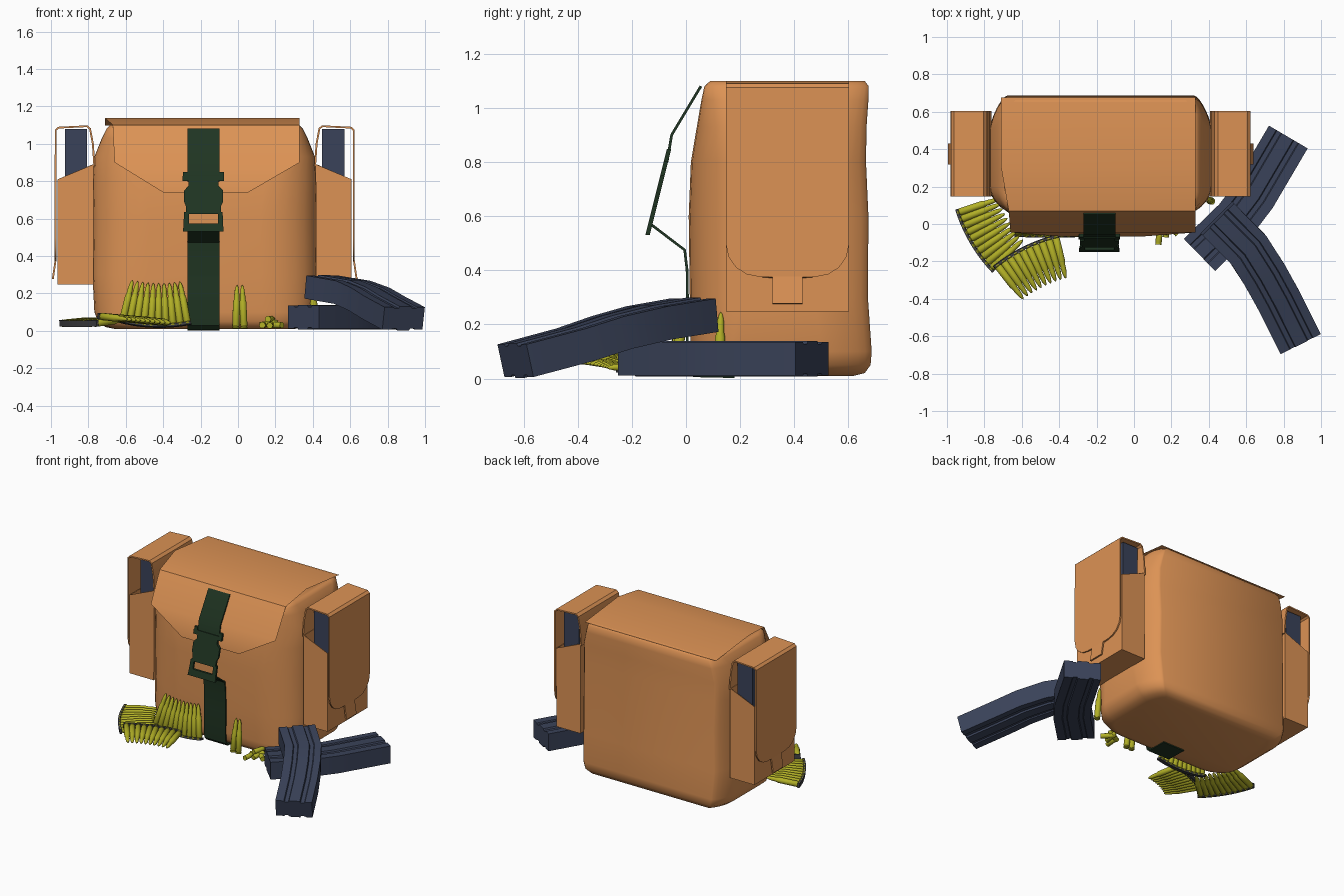
import bpy, bmesh, math
from mathutils import Vector as V

if "Cube" in bpy.data.objects:
    bpy.data.objects.remove(bpy.data.objects["Cube"])

CX = -0.178  # symmetry plane of the bag


def material(name, r, g, b):
    m = bpy.data.materials.new(name)
    m.diffuse_color = (r, g, b, 1)
    m.use_nodes = True
    m.node_tree.nodes["Principled BSDF"].inputs["Base Color"].default_value = m.diffuse_color
    return m


CANVAS = material("canvas", 0.72, 0.29, 0.09)
WEB = material("webbing", 0.014, 0.035, 0.016)
STEEL = material("blue_steel", 0.042, 0.055, 0.1)
BRASS = material("brass", 0.45, 0.44, 0.02)
DARK = material("dark_metal", 0.05, 0.05, 0.055)


def mesh(name, verts, faces, mat, angle=35, thick=0):
    me = bpy.data.meshes.new(name)
    me.from_pydata([tuple(v) for v in verts], [], faces)
    bm = bmesh.new()
    bm.from_mesh(me)
    bmesh.ops.recalc_face_normals(bm, faces=bm.faces)
    bm.to_mesh(me)
    bm.free()
    ob = bpy.data.objects.new(name, me)
    bpy.context.collection.objects.link(ob)
    me.materials.append(mat)
    bpy.ops.object.select_all(action='DESELECT')
    ob.select_set(True)
    bpy.context.view_layer.objects.active = ob
    if thick:
        s = ob.modifiers.new("thickness", 'SOLIDIFY')
        s.thickness, s.offset = thick, 0
        bpy.ops.object.modifier_apply(modifier=s.name)
    bpy.ops.object.shade_smooth_by_angle(angle=math.radians(angle))
    return ob


def loft_faces(rings, n, start=0):
    f = [(start + i * n + j, start + i * n + (j + 1) % n, start + (i + 1) * n + (j + 1) % n, start + (i + 1) * n + j)
         for i in range(rings - 1) for j in range(n)]
    return f + [tuple(start + j for j in range(n))[::-1], tuple(start + (rings - 1) * n + j for j in range(n))]


def sheet(name, rows, mat, thick, angle=35):
    """Cloth strip from pairs of edge points."""
    return mesh(name, [p for r in rows for p in r],
                [(2 * i, 2 * i + 1, 2 * i + 3, 2 * i + 2) for i in range(len(rows) - 1)], mat, angle, thick)


def sweep(name, pts, section, up, mat):
    verts = []
    for i, p in enumerate(pts):
        t = (pts[min(i + 1, len(pts) - 1)] - pts[max(i - 1, 0)]).normalized()
        side = t.cross(up).normalized()
        u = side.cross(t)
        verts += [p + side * a + u * b for a, b in section]
    return mesh(name, verts, loft_faces(len(pts), len(section)), mat, 20)


# main bag: stacked sections (z, half width, y front, y back, front corner width, back corner width, corner depth)
rings = [(.010, .48, .08, .62, .16, .06, .12), (.02, .53, .045, .66, .20, .07, .14), (.05, .57, .025, .682, .24, .08, .16),
         (.10, .59, .018, .686, .28, .09, .18), (.30, .60, .014, .672, .30, .09, .20), (.60, .597, .010, .674, .30, .09, .21),
         (.80, .60, .018, .665, .28, .09, .20), (.93, .59, .04, .667, .20, .08, .17), (1.03, .55, .057, .674, .10, .06, .14),
         (1.08, .525, .068, .675, .06, .05, .10), (1.10, .505, .09, .66, .05, .05, .09)]
K = 8
verts = []
for z, h, y0, y1, rf, rb, ry in rings:
    for q in range(4):
        rx, cy, e = (rb, y1 - ry, 1.35) if q < 2 else (rf, y0 + ry, 1.0)
        cx = (1 if q in (0, 3) else -1) * (h - rx)
        for k in range(K):
            a = math.pi / 2 * (q + k / (K - 1))
            c, s = math.cos(a), math.sin(a)
            verts.append((CX + cx + rx * math.copysign(abs(c) ** e, c), cy + ry * math.copysign(abs(s) ** e, s), z))
mesh("bag_body", verts, loft_faces(len(rings), 4 * K), CANVAS, 50)

# main flap folded over the top and hanging clear of the front
flap = [(.675, 1.098, -.71, .33), (.30, 1.138, -.71, .33), (.07, 1.10, -.67, .33), (-.045, .90, -.66, .33),
        (-.066, .74, -.40, .055)]
sheet("bag_flap", [((a, y, z), (b, y, z)) for y, z, a, b in flap], CANVAS, 0)

# front strap, upper and lower lengths
for nm, prof in (("upper_strap", [(.055, 1.08), (-.053, .90), (-.07, .80)]),
                 ("lower_strap", [(-.13, .57), (-.005, .475), (.004, .40), (.006, .25), (.004, .10),
                                  (.010, .03), (.03, .010), (.18, .007)])):
    sheet(nm, [((-.27, y, z), (-.10, y, z)) for y, z in prof], WEB, .01)

# side-release buckle, plates lying on a sloped plane
plates = [[(-.298, .80), (-.075, .80), (-.075, .828), (-.298, .828)],
          [(-.295, .828), (-.27, .828), (-.27, .848), (-.295, .848)],
          [(-.10, .828), (-.075, .828), (-.075, .848), (-.10, .848)],
          [(-.265, .80), (-.265, .775), (-.288, .75), (-.288, .69), (-.278, .665), (-.278, .625), (-.092, .625),
           (-.092, .665), (-.08, .69), (-.08, .75), (-.105, .775), (-.105, .80)],
          [(-.288, .635), (-.262, .635), (-.262, .56), (-.292, .56)],
          [(-.108, .635), (-.082, .635), (-.08, .56), (-.108, .56)],
          [(-.295, .53), (-.077, .53), (-.08, .575), (-.29, .575)]]
verts, faces = [], []
for pl in plates:
    faces += loft_faces(2, len(pl), len(verts))
    for d in (-.008, .008):
        verts += [(x, -.062 - .25 * (.85 - z) + d, z) for x, z in pl]
mesh("strap_buckle", verts, faces, WEB)

# magazine cross-section: raised ribs on both broad faces
half = [(-.12, .062), (-.075, .062), (-.07, .055), (-.045, .055), (-.04, .066), (.03, .066), (.035, .055),
        (.06, .055), (.065, .062), (.12, .062)]
SECTION = half + [(a, -b) for a, b in half[::-1]]
UP = V((0, 0, 1))
sweep("lower_magazine", [V((x, y, .073)) for x, y in ((.35, -.165), (.545, .025), (.64, .15), (.825, .465))],
      SECTION, UP, STEEL)
sweep("upper_magazine", [V(p) for p in ((.445, .03, .234), (.61, -.135, .206), (.70, -.275, .170), (.775, -.41, .125),
                                        (.885, -.63, .066))], SECTION, UP, STEEL)

# side pockets with stored magazines and closing flaps
FLAP = [(.412, .88, .228), (.42, 1.0, .228), (.435, 1.08, .228), (.45, 1.094, .228), (.605, 1.086, .228),
        (.619, 1.073, .228), (.619, .75, .228), (.619, .50, .228), (.619, .45, .218), (.619, .41, .19),
        (.619, .385, .15), (.619, .375, .10), (.62, .374, .056), (.634, .277, .056)]
for side, s in (("right", 1), ("left", -1)):
    def P(x, y, z):
        return V((CX + s * (x - CX), y, z))
    pouch = [P(x, y, z) for y in (.15, .60) for x, z in ((.418, .25), (.606, .25), (.606, .81), (.418, .89))]
    mesh(side + "_pocket", pouch, [(0, 1, 2, 3), (4, 7, 6, 5), (0, 4, 5, 1), (1, 5, 6, 2), (0, 3, 7, 4)],
         CANVAS, thick=.006)
    sheet(side + "_pocket_flap", [(P(x, .375 - h, z), P(x, .375 + h, z)) for x, z, h in FLAP], CANVAS, .010)
    sweep(side + "_stored_magazine", [P(.51, .395, .27), P(.51, .395, .7), P(.51, .395, 1.078)],
          [(-.175, -.06), (.175, -.06), (.175, .06), (-.175, .06)], V((1, 0, 0)), STEEL)

# cartridges: lathed profile (radius, height)
LONG = [(.019, 0), (.020, .006), (.016, .011), (.020, .016), (.0195, .14), (.0145, .16), (.0145, .178),
        (.0115, .207), (.0065, .226), (.001, .234)]
SHORT = [(.017, 0), (.015, .008), (.017, .012), (.017, .065), (.016, .07), (.013, .09), (.006, .1), (.001, .102)]


def cartridges(name, profile, frames, n=10):
    verts, faces = [], []
    for base, axis in frames:
        faces += loft_faces(len(profile), n, len(verts))
        rot = V(axis).to_track_quat('Z', 'Y')
        for r, z in profile:
            verts += [V(base) + rot @ V((r * math.cos(2 * math.pi * j / n), r * math.sin(2 * math.pi * j / n), z))
                      for j in range(n)]
    mesh(name, verts, faces, BRASS, 40)


def loaded_clip(name, centre, u, v):
    """Ten cartridges fanned on a curved clip; u runs along it, v towards the tips."""
    u, v, c = V(u).normalized(), V(v).normalized(), V(centre)
    w = u.cross(v).normalized()
    v = w.cross(u)
    R = .85

    def at(a):
        axis = v * math.cos(a) - u * math.sin(a)
        return c + v * R - axis * R, axis
    cartridges(name + "_cartridges", LONG, [at((i - 4.5) * .046) for i in range(10)])
    sweep(name + "_strip", [at((i - 5) * .046)[0] for i in range(11)],
          [(-.009, -.017), (.006, -.017), (.006, .017), (-.009, .017)], w, DARK)


loaded_clip("leaning_clip", (-.445, -.055, .025), (1, 0, -.03), (0, .2, 1))
loaded_clip("middle_clip", (-.585, -.125, .065), (.9, .44, -.08), (.44, -.9, -.06))
loaded_clip("outer_clip", (-.87, -.10, .038), (.507, -.862, 0), (.862, .507, .1))

# loose rounds around the bag
cartridges("standing_cartridges", LONG, [((-.012, -.04, .012), (.03, .12, 1)), ((.032, -.04, .012), (-.04, .12, 1)),
                                         ((.415, .122, .012), (-.08, .03, 1))])
cartridges("loose_rounds", SHORT, [((.13, -.11, .03), (.1, 1, 0)), ((.17, -.07, .028), (.1, 1, .1)),
                                   ((.235, -.055, .03), (-.6, .6, 0)), ((.12, -.03, .03), (1, .35, .2)),
                                   ((.16, -.055, .062), (.3, 1, 0))])
